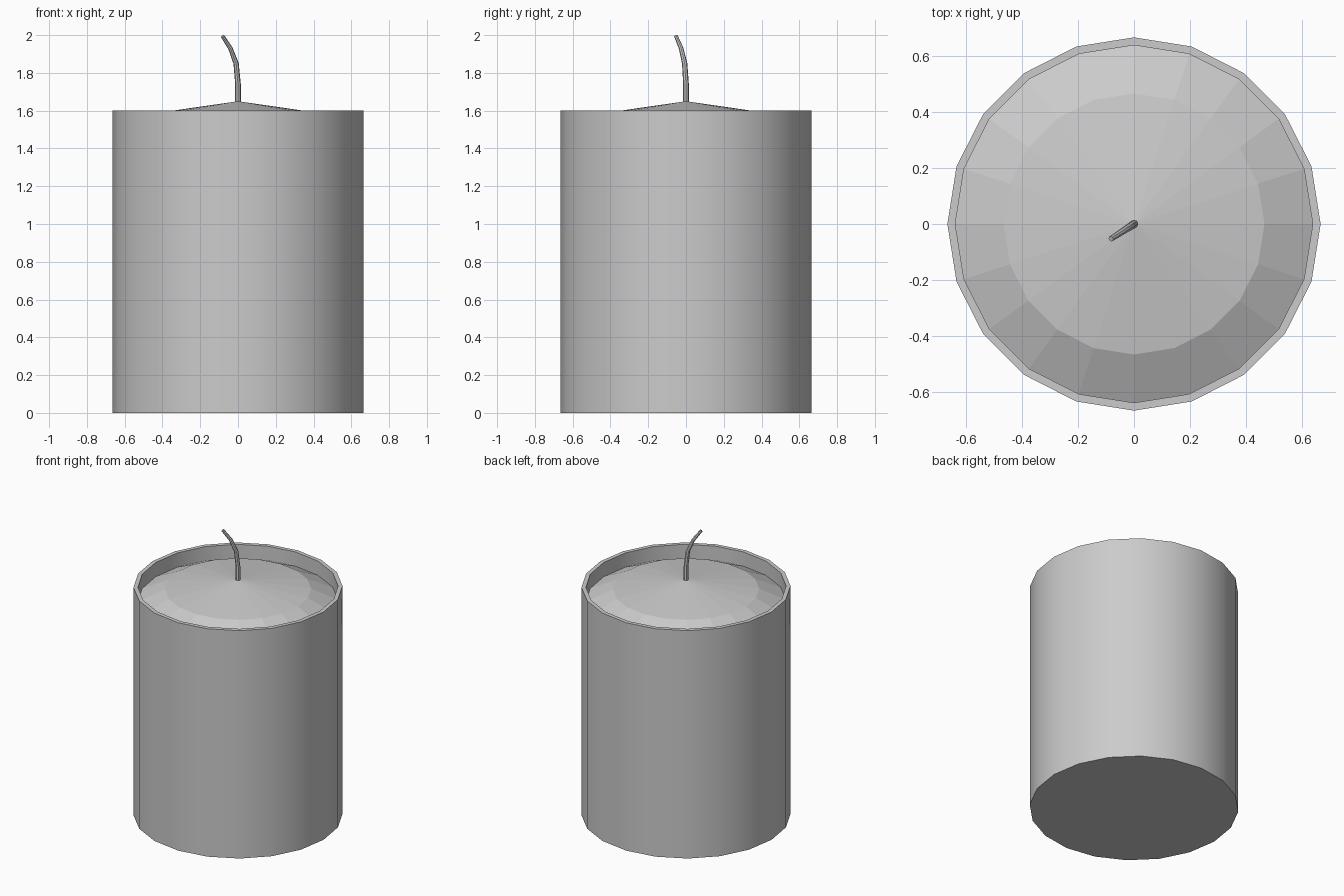
import bpy, bmesh, math
from mathutils import Vector

if "Cube" in bpy.data.objects:
    bpy.data.objects.remove(bpy.data.objects["Cube"])

SIDES = 20


def lathe(name, profile, smooth):
    """Revolve (radius, z) points; a zero radius closes to a single pole."""
    bm = bmesh.new()
    rings = []
    for r, z in profile:
        n = SIDES if r > 0 else 1
        rings.append([bm.verts.new((r * math.cos(2 * math.pi * i / SIDES),
                                    r * math.sin(2 * math.pi * i / SIDES), z))
                      for i in range(n)])
    for a, b in zip(rings, rings[1:]):
        for i in range(SIDES):
            j = (i + 1) % SIDES
            quad = [a[i % len(a)], a[j % len(a)], b[j % len(b)], b[i % len(b)]]
            bm.faces.new(list(dict.fromkeys(quad)))
    return finish(name, bm, smooth)


def finish(name, bm, smooth):
    mesh = bpy.data.meshes.new(name)
    bm.to_mesh(mesh)
    bm.free()
    obj = bpy.data.objects.new(name, mesh)
    bpy.context.collection.objects.link(obj)
    if smooth:
        bpy.ops.object.select_all(action='DESELECT')
        obj.select_set(True)
        bpy.context.view_layer.objects.active = obj
        bpy.ops.object.shade_smooth_by_angle(angle=math.radians(30))
    return obj


# Outer shell with a thin rim and the inner wall down to the wax
lathe("candle_shell", [(0, 0), (0.665, 0), (0.665, 1.6), (0.637, 1.6), (0.637, 1.5)], True)

# Domed wax surface: steeper outer band, shallow cone in the middle
lathe("wax_top", [(0.637, 1.5), (0.465, 1.583), (0, 1.65)], False)

# Bent, tapering wick swept along a short path
path = [Vector(p) for p in [(0, 0, 1.62), (0, 0, 1.74), (-0.01, -0.007, 1.85),
                            (-0.04, -0.026, 1.93), (-0.082, -0.053, 1.995)]]
radii = [0.015, 0.015, 0.014, 0.012, 0.01]
bm = bmesh.new()
rings = []
for k, (p, r) in enumerate(zip(path, radii)):
    tangent = (path[min(k + 1, 4)] - path[max(k - 1, 0)]).normalized()
    turn = Vector((0, 0, 1)).rotation_difference(tangent)
    rings.append([bm.verts.new(p + turn @ Vector((r * math.cos(math.pi * i / 4),
                                                 r * math.sin(math.pi * i / 4), 0)))
                  for i in range(8)])
for a, b in zip(rings, rings[1:]):
    for i in range(8):
        j = (i + 1) % 8
        bm.faces.new((a[i], a[j], b[j], b[i]))
bm.faces.new(rings[-1])
bm.faces.new(rings[0][::-1])
finish("wick", bm, True).data.shade_smooth()
